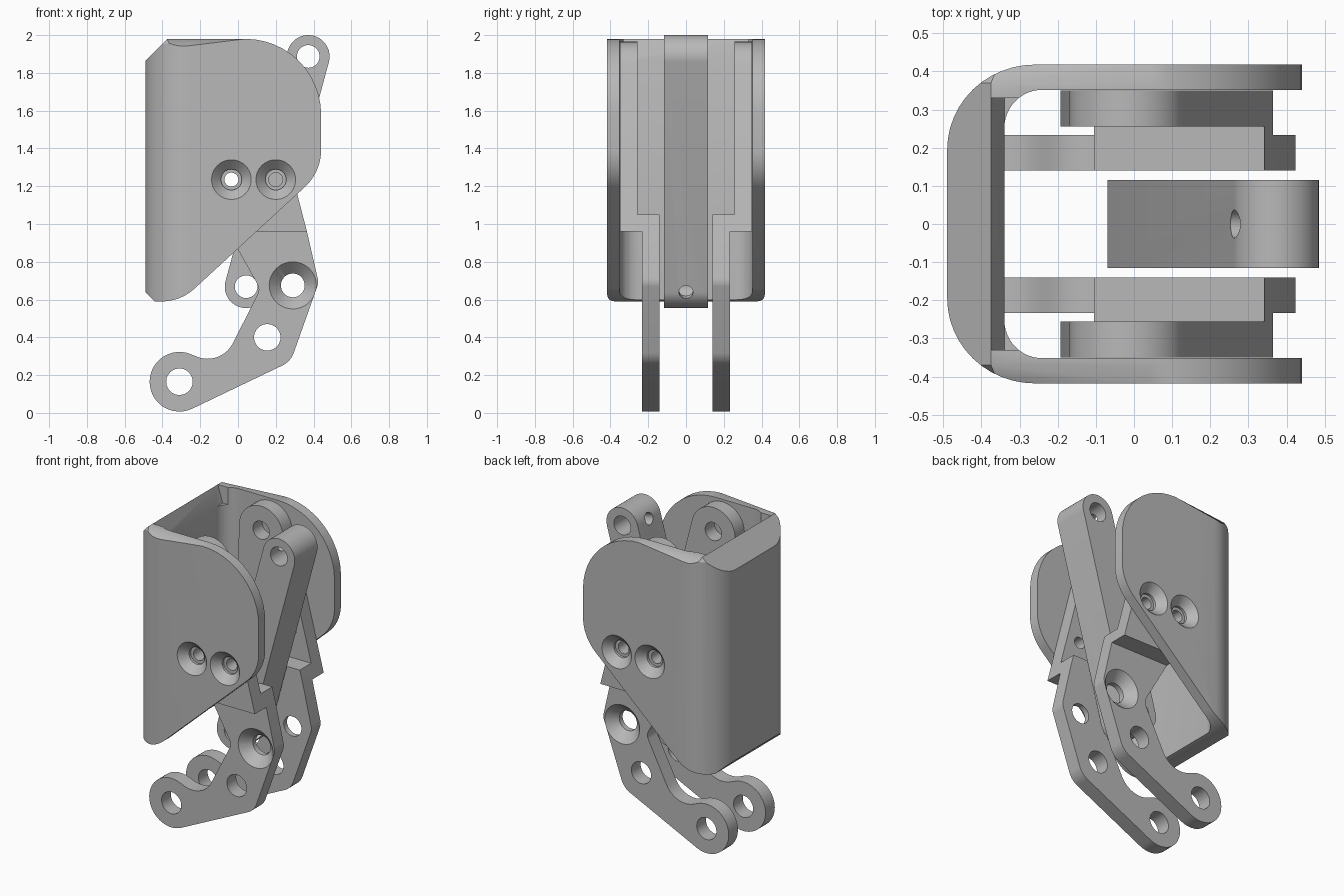
import bpy, bmesh
from math import cos, sin, tan, pi, radians, atan2
from mathutils import Vector, Matrix

cube = bpy.data.objects.get("Cube")
if cube:
    bpy.data.objects.remove(cube, do_unlink=True)

grey = bpy.data.materials.new("plain_grey")
grey.use_nodes = True
tone = (0.48, 0.48, 0.48, 1)
grey.diffuse_color = tone
grey.node_tree.nodes["Principled BSDF"].inputs["Base Color"].default_value = tone


def arc(cx, cy, r, a0, a1, n=24):
    """Points along an arc, angles in degrees."""
    angles = [radians(a0 + (a1 - a0) * i / n) for i in range(n + 1)]
    return [(cx + r * cos(a), cy + r * sin(a)) for a in angles]


def rounded(points, n=12):
    """Closed outline; a third value on a point is its fillet radius."""
    out = []
    for i, p in enumerate(points):
        if len(p) < 3:
            out.append(p)
            continue
        c = Vector(p[:2])
        u = (Vector(points[i - 1][:2]) - c).normalized()
        v = (Vector(points[(i + 1) % len(points)][:2]) - c).normalized()
        half = u.angle(v) / 2
        centre = c + (u + v).normalized() * (p[2] / sin(half))
        t0 = c + u * (p[2] / tan(half)) - centre
        t1 = c + v * (p[2] / tan(half)) - centre
        a0 = atan2(t0.y, t0.x)
        turn = (atan2(t1.y, t1.x) - a0 + pi) % (2 * pi) - pi
        for k in range(n + 1):
            a = a0 + turn * k / n
            out.append((centre.x + p[2] * cos(a), centre.y + p[2] * sin(a)))
    return out


def finish(name, bm):
    bmesh.ops.recalc_face_normals(bm, faces=bm.faces)
    mesh = bpy.data.meshes.new(name)
    bm.to_mesh(mesh)
    bm.free()
    mesh.materials.append(grey)
    ob = bpy.data.objects.new(name, mesh)
    bpy.context.collection.objects.link(ob)
    return ob


def prism(name, outline, lo, hi, axis="y", chamfer=0):
    """Extrude an outline along y (outline in x, z) or z (outline in x, y)."""
    bm = bmesh.new()
    place = (lambda p, d: (p[0], d, p[1])) if axis == "y" else (lambda p, d: (p[0], p[1], d))
    a = [bm.verts.new(place(p, lo)) for p in outline]
    b = [bm.verts.new(place(p, hi)) for p in outline]
    ends = [bm.faces.new(a), bm.faces.new(b)]
    for i in range(len(a)):
        j = (i + 1) % len(a)
        bm.faces.new((a[i], a[j], b[j], b[i]))
    if chamfer:
        rim = [e for f in ends for e in f.edges]
        bmesh.ops.bevel(bm, geom=rim, offset=chamfer, segments=1, affect="EDGES")
    return finish(name, bm)


def box(x0, x1, y0, y1, z0, z1):
    return prism("cutter", [(x0, z0), (x1, z0), (x1, z1), (x0, z1)], y0, y1)


def rod(start, end, r0, r1=None):
    """Cylinder or cone between two points, used for drilling."""
    start, end = Vector(start), Vector(end)
    d = end - start
    bm = bmesh.new()
    turn = Vector((0, 0, 1)).rotation_difference(d).to_matrix().to_4x4()
    bmesh.ops.create_cone(bm, cap_ends=True, segments=40, radius1=r0,
                          radius2=r0 if r1 is None else r1, depth=d.length,
                          matrix=Matrix.Translation((start + end) / 2) @ turn)
    return finish("cutter", bm)


def drill(x, z, r, y0=-0.6, y1=0.6):
    return rod((x, y0, z), (x, y1, z), r)


def combine(ob, helpers, operation="DIFFERENCE"):
    """Apply booleans one after another and drop the helpers."""
    for h in helpers:
        h.hide_render = True
        m = ob.modifiers.new("cut", "BOOLEAN")
        m.operation, m.solver, m.object = operation, "EXACT", h
    bpy.context.view_layer.update()
    deps = bpy.context.evaluated_depsgraph_get()
    mesh = bpy.data.meshes.new_from_object(ob.evaluated_get(deps))
    ob.modifiers.clear()
    ob.data = mesh
    for h in helpers:
        bpy.data.objects.remove(h, do_unlink=True)


def smooth(ob):
    bpy.ops.object.select_all(action="DESELECT")
    ob.select_set(True)
    bpy.context.view_layer.objects.active = ob
    bpy.ops.object.shade_smooth_by_angle(angle=radians(30))


# Shell: chamfered side silhouette crossed with a rounded channel plan
side = rounded([(-0.7, 1.655), (-0.7, 0.85), (-0.44, 0.59), (-0.304, 0.59, 0.26),
                (0.44, 1.275, 0.27), (0.44, 1.98, 0.4), (-0.375, 1.98)])
shell = prism("shell", side, -0.418, 0.418, chamfer=0.048)
plan = rounded([(-0.49, -0.43, 0.23), (0.6, -0.43), (0.6, 0.43), (-0.49, 0.43, 0.23)])
plan = [(x, y * 0.418 / 0.43) for x, y in plan]
combine(shell, [prism("cutter", plan, 0.3, 2.3, "z")], "INTERSECT")
cavity = rounded([(-0.34, -0.352, 0.1), (0.7, -0.352), (0.7, 0.352), (-0.34, 0.352, 0.1)])
lip = [(-0.34, 1.87), (-0.2, 1.87), (-0.2, 2.1), (-0.413, 2.1)]
cuts = [prism("cutter", cavity, 0.2, 2.4, "z"), prism("cutter", lip, -0.33, 0.33)]
screws = [(-0.035, 1.235), (0.2, 1.235)]
for x, z in screws:
    cuts.append(drill(x, z, 0.055))
    for s in (-1, 1):
        cuts.append(rod((x, s * 0.428, z), (x, s * 0.368, z), 0.115, 0.055))
combine(shell, cuts)
smooth(shell)

# Legs: one silhouette, stepped outward at the top where it meets the shell
leg_outline = rounded(
    arc(-0.31, 0.165, 0.158, 65, 295.5)
    + [(0.279, 0.272, 0.12), (0.427, 0.69, 0.08), (0.365, 0.96)]
    + arc(-0.015, 1.81, 0.155, 14, 178)
    + [(-0.195, 1.21, 0.2), (0.118, 0.655, 0.06), (-0.09, 0.245, 0.15)])
for name, s in (("right_leg", -1), ("left_leg", 1)):
    def span(a, b):
        return sorted((s * a, s * b))
    leg = prism(name, leg_outline, *span(0.14, 0.35))
    cuts = [box(-0.8, 0.8, *span(0.234, 0.5), -0.2, 0.96),
            box(-0.8, 0.8, *span(0.05, 0.256), 1.05, 2.2)]
    cuts += [drill(x, z, 0.037) for x, z in screws]
    cuts += [drill(-0.31, 0.165, 0.07), drill(0.155, 0.4, 0.07),
             drill(0.29, 0.675, 0.063), drill(-0.015, 1.81, 0.058)]
    cuts.append(rod((0.29, s * 0.244, 0.675), (0.29, s * 0.174, 0.675), 0.135, 0.063))
    combine(leg, cuts)
    smooth(leg)

# Centre arm: leaning bar with round ends, pin holes and set-screw holes
low, high = Vector((0.043, 0.668)), Vector((0.372, 1.887))
lean = math_lean = atan2(high.y - low.y, high.x - low.x)
deg = lean * 180 / pi
r = 0.113
arm = prism("centre_arm", arc(*high, r, deg - 90, deg + 90) + arc(*low, r, deg + 90, deg + 270),
            -0.116, 0.116)
across = Vector((sin(lean), -cos(lean))) * 0.2
cuts = [drill(*low, 0.06), drill(*high, 0.06)]
for p, q in ((low, low + across), (high, high - across)):
    cuts.append(rod((p.x, 0, p.y), (q.x, 0, q.y), 0.037))
combine(arm, cuts)
smooth(arm)
